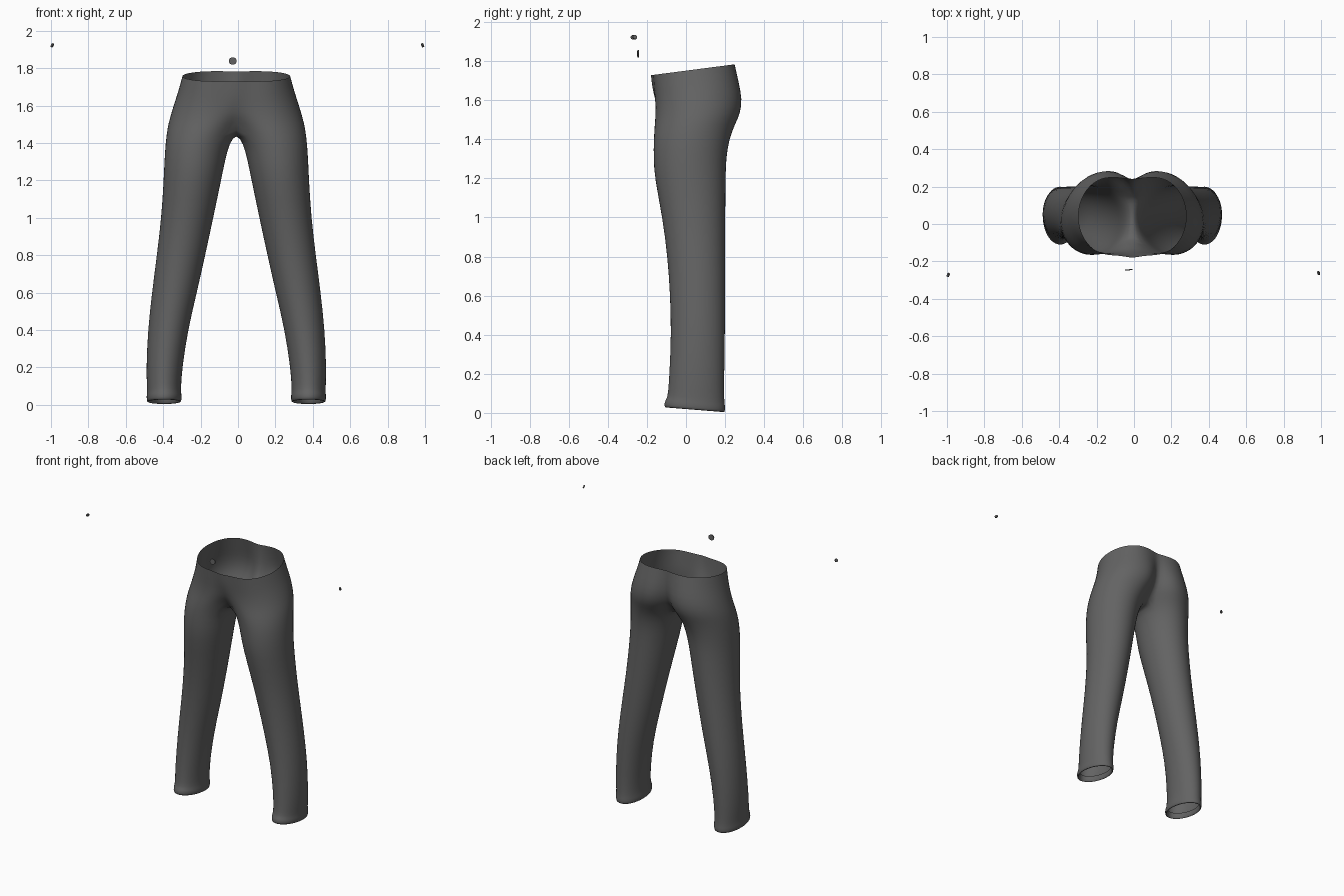
import bpy
import bmesh
from math import sin, cos, pi
from mathutils import Vector

if "Cube" in bpy.data.objects:
    bpy.data.objects.remove(bpy.data.objects["Cube"], do_unlink=True)

cloth = bpy.data.materials.new("charcoal cloth")
cloth.use_nodes = True
grey = (0.125, 0.125, 0.125, 1)
cloth.diffuse_color = grey
cloth.node_tree.nodes["Principled BSDF"].inputs["Base Color"].default_value = grey

SEGS = 24            # points round one leg, starting at the front
BACK, FRONT = 15, 21  # points that meet the centre seam


def leg_ring(z, inner, outer, front, back, slope=0.0):
    """Closed oval round one leg."""
    cx, rx = (inner + outer) / 2, (outer - inner) / 2
    cy, ry = (front + back) / 2, (back - front) / 2
    ring = []
    for i in range(SEGS):
        t = 2 * pi * i / SEGS
        y = cy - ry * cos(t)
        ring.append((cx + rx * sin(t), y, z + slope * (y - cy)))
    return ring


def hip_ring(z, slope, cx, outer, front, front_mid, back, back_mid, crotch=None):
    """Half of the hips, open at the centre seam unless a crotch depth is given."""
    cy, ry = (front + back) / 2, (back - front) / 2
    ring = []
    for i in range(SEGS):
        t = 2 * pi * i / SEGS
        h = z
        if i <= SEGS // 2:
            x, y = cx + (outer - cx) * sin(t), cy - ry * cos(t)
        elif i <= BACK:
            s = (i - SEGS // 2) / 3
            x, y = cx * (1 - s), back + (back_mid - back) * s * s
        elif i >= FRONT:
            s = (SEGS - i) / 3
            x, y = cx * (1 - s), front + (front_mid - front) * s * s
        elif crotch is None:
            ring.append(None)
            continue
        else:
            s = (i - BACK) / (FRONT - BACK)
            x, y = 0, back_mid + (front_mid - back_mid) * s
            h = z - crotch * sin(pi * s)
        ring.append((x, y, h + slope * (y - 0.03)))
    return ring


# Waist down to crotch
rings = [
    hip_ring(1.755, .13, .12, .29, -.167, -.182, .25, .235),
    hip_ring(1.67, .08, .12, .313, -.162, -.173, .272, .235),
    hip_ring(1.6, .02, .125, .337, -.157, -.155, .29, .225),
    hip_ring(1.53, 0, .14, .358, -.157, -.13, .28, .19),
    hip_ring(1.48, 0, .16, .37, -.162, -.07, .255, .13, crotch=.03),
]
# Thigh down to ankle: height, inner, outer, front, back
for row in [
    (1.4, .035, .38, -.167, .222),
    (1.3, .06, .386, -.168, .207),
    (1.2, .08, .39, -.162, .204),
    (1.0, .122, .402, -.122, .202),
    (.8, .165, .426, -.096, .202),
    (.6, .21, .452, -.082, .202),
    (.4, .258, .474, -.077, .2),
    (.2, .288, .482, -.086, .197),
    (.1, .295, .479, -.093, .196),
]:
    rings.append(leg_ring(*row))
# Hem with a lip folded up inside
for row in [
    (.06, .294, .478, -.1, .198),
    (.045, .291, .481, -.112, .202),
    (.013, .293, .479, -.112, .201),
    (.016, .305, .467, -.098, .188),
    (.055, .305, .467, -.09, .186),
]:
    rings.append(leg_ring(*row, slope=-.08))

bm = bmesh.new()
grid = [[bm.verts.new(p) if p else None for p in ring] for ring in rings]
for upper, lower in zip(grid, grid[1:]):
    for i in range(SEGS):
        j = (i + 1) % SEGS
        quad = (upper[i], upper[j], lower[j], lower[i])
        if all(quad):
            bm.faces.new(quad)
bmesh.ops.recalc_face_normals(bm, faces=bm.faces)
# Outermost face must point outward
side = max(bm.faces, key=lambda f: f.calc_center_median().x)
if side.normal.x < 0:
    bmesh.ops.reverse_faces(bm, faces=bm.faces)
for f in bm.faces:
    f.smooth = True
mesh = bpy.data.meshes.new("trousers")
bm.to_mesh(mesh)
bm.free()
mesh.materials.append(cloth)
trousers = bpy.data.objects.new("trousers", mesh)
trousers.location.x = -.009
bpy.context.collection.objects.link(trousers)
mirror = trousers.modifiers.new("mirror", 'MIRROR')
mirror.use_clip = True
mirror.merge_threshold = .002
trousers.modifiers.new("smooth", 'SUBSURF').levels = 1
trousers.modifiers["smooth"].render_levels = 1


# Loose buttons
def button(name, place, axis, radius, depth):
    bpy.ops.mesh.primitive_cylinder_add(vertices=20, radius=radius, depth=depth, location=place)
    ob = bpy.context.object
    ob.name = name
    ob.rotation_mode = 'QUATERNION'
    ob.rotation_quaternion = Vector(axis).to_track_quat('Z', 'Y')
    ob.data.materials.append(cloth)
    bpy.ops.object.shade_smooth_by_angle()


button("waist_button", (-.028, -.245, 1.838), (.1, -1, 0), .02, .006)
button("right_button", (-.993, -.272, 1.922), (-1, .4, .4), .011, .008)
button("left_button", (.987, -.262, 1.922), (1, .4, .4), .011, .008)
